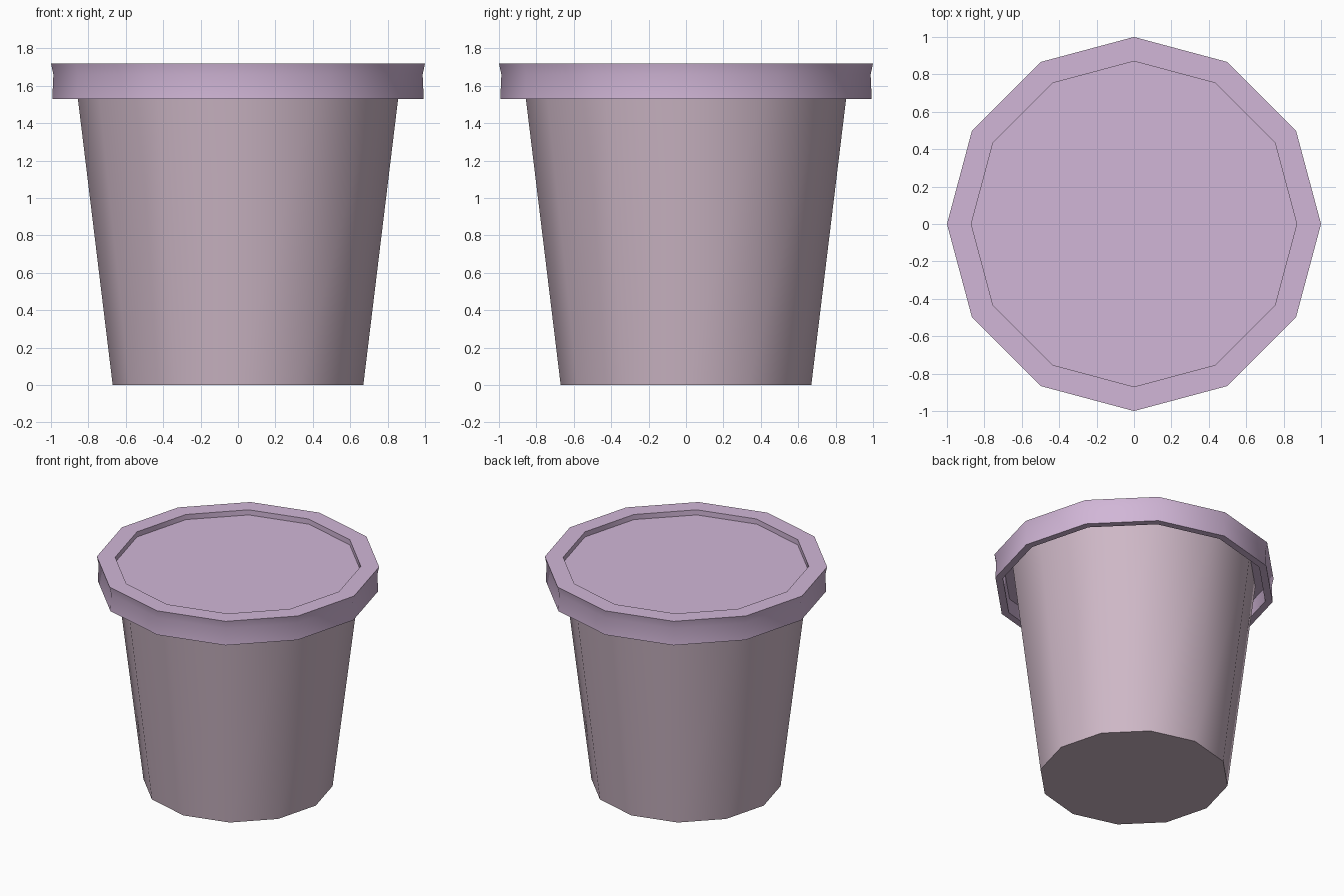
import bpy
import bmesh
from math import cos, sin, pi, radians

if "Cube" in bpy.data.objects:
    bpy.data.objects.remove(bpy.data.objects["Cube"])

SIDES = 12


def revolve(name, profile, color):
    """Turn an (r, z) profile into a 12-sided solid; r = 0 ends become caps."""
    bm = bmesh.new()
    rings = []
    for r, z in profile:
        rings.append([bm.verts.new((r * cos(2 * pi * i / SIDES),
                                    r * sin(2 * pi * i / SIDES), z))
                      for i in range(SIDES)])
    for a, b in zip(rings, rings[1:]):
        for i in range(SIDES):
            j = (i + 1) % SIDES
            bm.faces.new((a[i], a[j], b[j], b[i]))
    bm.faces.new(rings[0])
    bm.faces.new(rings[-1])
    bmesh.ops.recalc_face_normals(bm, faces=bm.faces[:])
    mesh = bpy.data.meshes.new(name)
    bm.to_mesh(mesh)
    bm.free()
    obj = bpy.data.objects.new(name, mesh)
    bpy.context.collection.objects.link(obj)
    mat = bpy.data.materials.new(name + "_color")
    mat.diffuse_color = (*color, 1)
    mat.use_nodes = True
    mat.node_tree.nodes["Principled BSDF"].inputs["Base Color"].default_value = mat.diffuse_color
    mesh.materials.append(mat)
    bpy.ops.object.select_all(action='DESELECT')
    obj.select_set(True)
    bpy.context.view_layer.objects.active = obj
    bpy.ops.object.shade_smooth_by_angle(angle=radians(35))
    return obj


# Tapered cup body
revolve("cup_body", [(0.67, 0.0), (0.87, 1.645)], (0.62, 0.48, 0.57))

# Lid: hollow skirt below, raised rim around a shallow recess on top
revolve("lid", [(0.87, 1.64), (0.935, 1.64), (0.94, 1.53), (0.993, 1.53),
                (0.987, 1.66), (1.0, 1.72), (0.87, 1.72), (0.87, 1.68)],
        (0.64, 0.47, 0.68))
